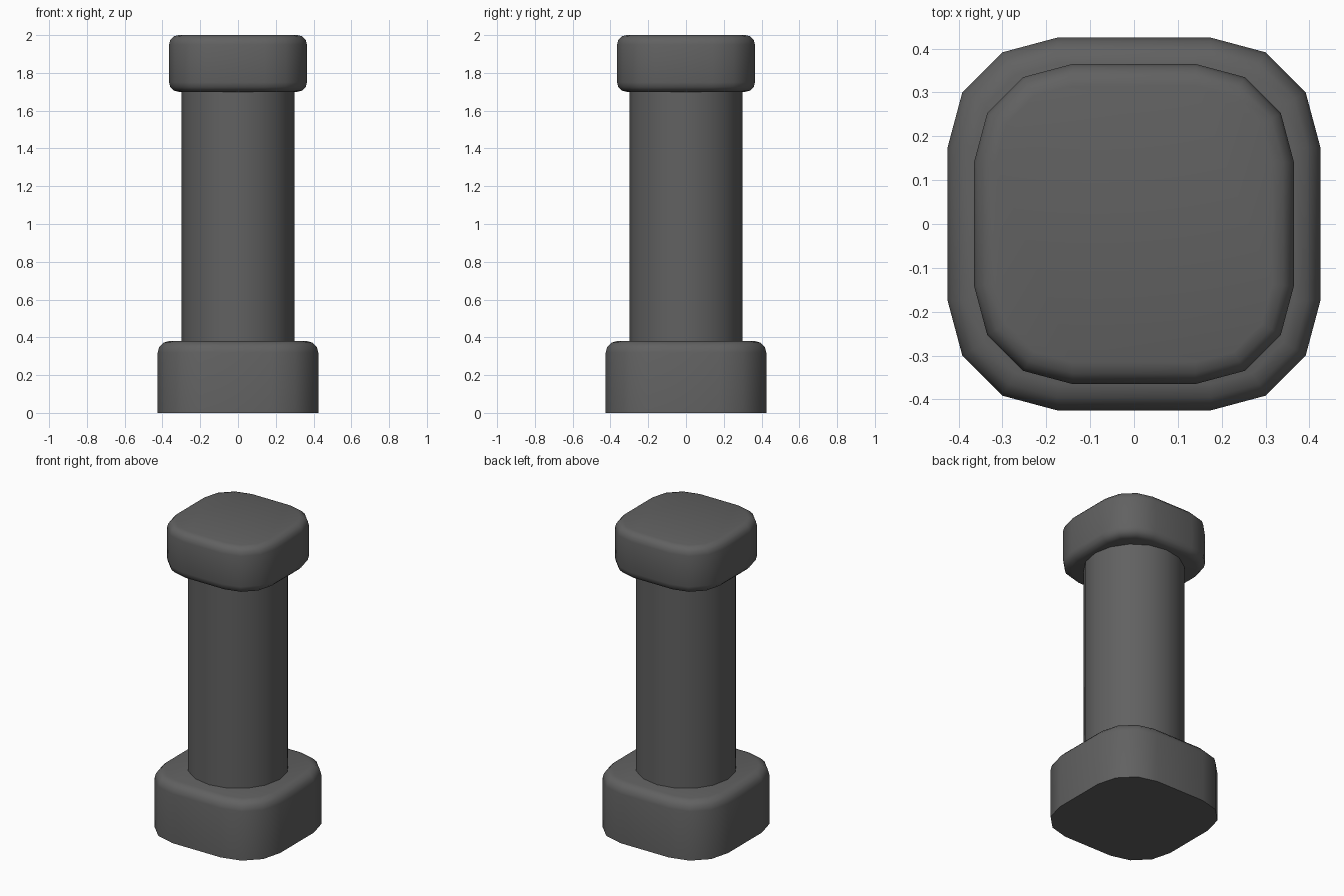
import bpy, bmesh
from math import sin, cos, pi

if "Cube" in bpy.data.objects:
    bpy.data.objects.remove(bpy.data.objects["Cube"])

dark = bpy.data.materials.new("dark_grey")
dark.diffuse_color = (0.12, 0.12, 0.12, 1)
dark.use_nodes = True
dark.node_tree.nodes["Principled BSDF"].inputs["Base Color"].default_value = dark.diffuse_color


def ring(half, radius, seg):
    """Rounded-square outline; radius == half gives a regular polygon."""
    pts = []
    c = half - radius
    for q, (sx, sy) in enumerate([(1, 1), (-1, 1), (-1, -1), (1, -1)]):
        for i in range(seg + 1):
            if c < 1e-6 and i == seg:
                continue
            a = (q + i / seg) * pi / 2
            pts.append((sx * c + radius * cos(a), sy * c + radius * sin(a)))
    return pts


def block(name, half, radius, z0, z1, round_bottom=0, round_top=0, seg=3):
    """Stack rounded outlines, insetting them at rounded rims."""
    steps = [i / 3 * pi / 2 for i in range(4)]
    profile = []
    if round_bottom:
        b = round_bottom
        profile += [(b * (1 - sin(t)), z0 + b * (1 - cos(t))) for t in steps]
    else:
        profile.append((0, z0))
    if round_top:
        b = round_top
        profile += [(b * (1 - cos(t)), z1 - b * (1 - sin(t))) for t in steps]
    else:
        profile.append((0, z1))
    bm = bmesh.new()
    loops = [[bm.verts.new((x, y, z)) for x, y in ring(half - d, radius - d, seg)]
             for d, z in profile]
    for lo, hi in zip(loops, loops[1:]):
        n = len(lo)
        for i in range(n):
            j = (i + 1) % n
            bm.faces.new((lo[i], lo[j], hi[j], hi[i]))
    bm.faces.new(loops[0][::-1])
    bm.faces.new(loops[-1])
    mesh = bpy.data.meshes.new(name)
    bm.to_mesh(mesh)
    bm.free()
    mesh.materials.append(dark)
    obj = bpy.data.objects.new(name, mesh)
    bpy.context.collection.objects.link(obj)
    bpy.ops.object.select_all(action='DESELECT')
    obj.select_set(True)
    bpy.context.view_layer.objects.active = obj
    bpy.ops.object.shade_smooth_by_angle(angle=0.7)


# Wide foot, slim 16-sided shaft, and cap
block("base", 0.425, 0.25, 0, 0.38, round_top=0.06)
block("shaft", 0.30, 0.30, 0.36, 1.72, seg=4)
block("cap", 0.365, 0.225, 1.70, 2.0, round_bottom=0.05, round_top=0.05)
